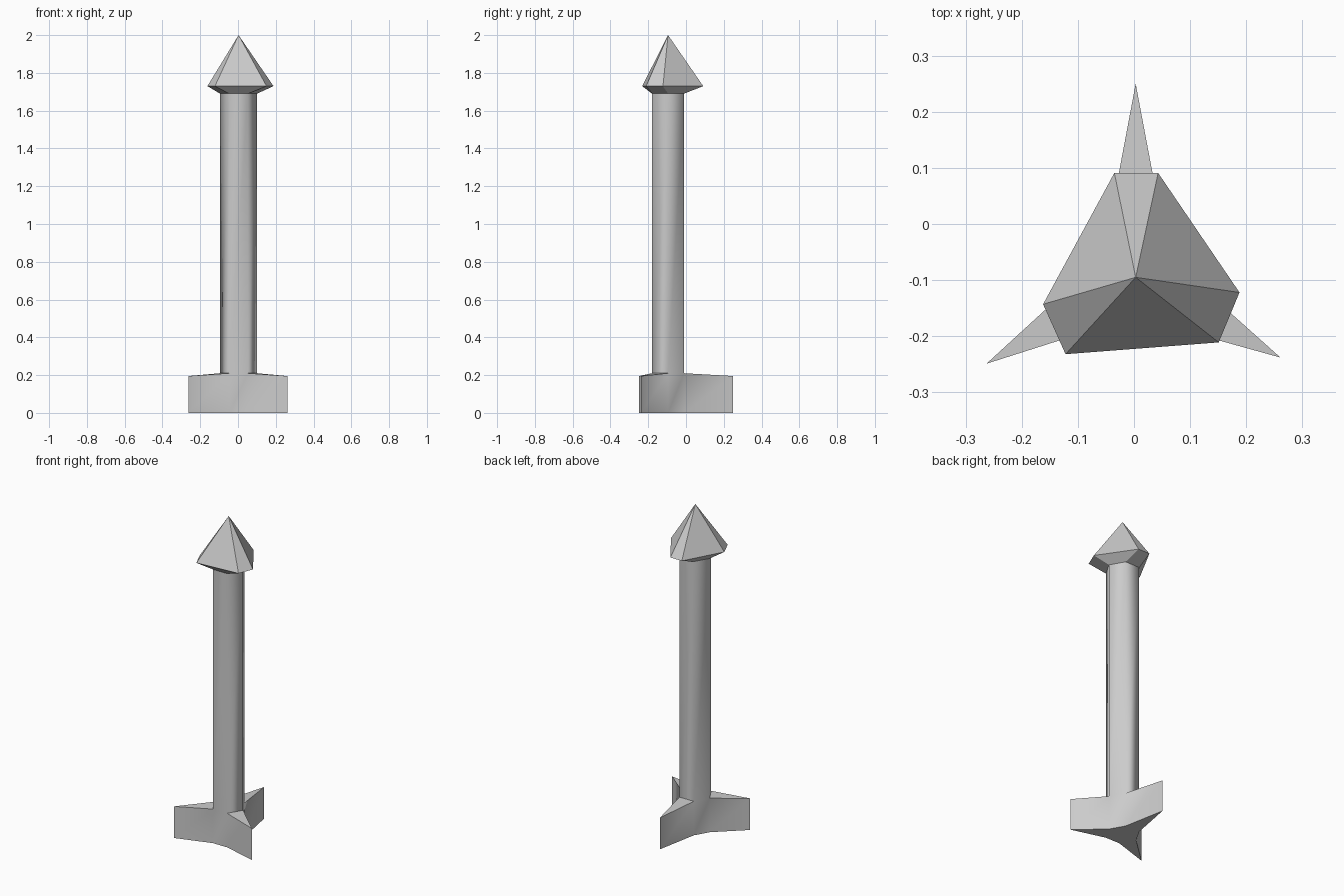
import bpy
import bmesh
from math import cos, sin, radians

if "Cube" in bpy.data.objects:
    bpy.data.objects.remove(bpy.data.objects["Cube"])

CX, CY, R = 0.003, -0.095, 0.098


def hex_ring(bm, z):
    return [bm.verts.new((CX + R * cos(radians(60 * i)), CY + R * sin(radians(60 * i)), z))
            for i in range(6)]


def bridge(bm, lower, upper, sides=range(6)):
    for i in sides:
        j = (i + 1) % 6
        bm.faces.new((lower[i], lower[j], upper[j], upper[i]))


def finish(bm, name):
    bmesh.ops.recalc_face_normals(bm, faces=bm.faces)
    mesh = bpy.data.meshes.new(name)
    bm.to_mesh(mesh)
    bm.free()
    obj = bpy.data.objects.new(name, mesh)
    bpy.context.collection.objects.link(obj)
    return obj


# Six-sided shaft, with fins drawn out of every second side at its foot
bm = bmesh.new()
foot, collar, neck = hex_ring(bm, 0), hex_ring(bm, 0.21), hex_ring(bm, 1.69)
bridge(bm, collar, neck)
bridge(bm, foot, collar, (0, 2, 4))
bm.faces.new(foot)
fin_tips = {1: (0.003, 0.25), 3: (-0.263, -0.249), 5: (0.261, -0.238)}
for i, (x, y) in fin_tips.items():
    j = (i + 1) % 6
    low, high = bm.verts.new((x, y, 0)), bm.verts.new((x, y, 0.195))
    bm.faces.new((foot[i], low, high, collar[i]))
    bm.faces.new((low, foot[j], collar[j], high))
    bm.faces.new((collar[i], high, collar[j]))
    bm.faces.new((foot[i], foot[j], low))
shaft = finish(bm, "shaft_with_fins")
bpy.context.view_layer.objects.active = shaft
shaft.select_set(True)
bpy.ops.object.shade_smooth_by_angle(angle=radians(65))

# Faceted pointed head, flaring from the shaft to an uneven rim
bm = bmesh.new()
neck = hex_ring(bm, 1.69)
rim_points = [(0.188, -0.122), (0.043, 0.091), (-0.035, 0.091),
              (-0.162, -0.143), (-0.122, -0.232), (0.151, -0.211)]
rim = [bm.verts.new((x, y, 1.73)) for x, y in rim_points]
apex = bm.verts.new((CX, CY, 2.0))
bridge(bm, neck, rim)
for i in range(6):
    bm.faces.new((rim[i], rim[(i + 1) % 6], apex))
finish(bm, "pointed_head")
